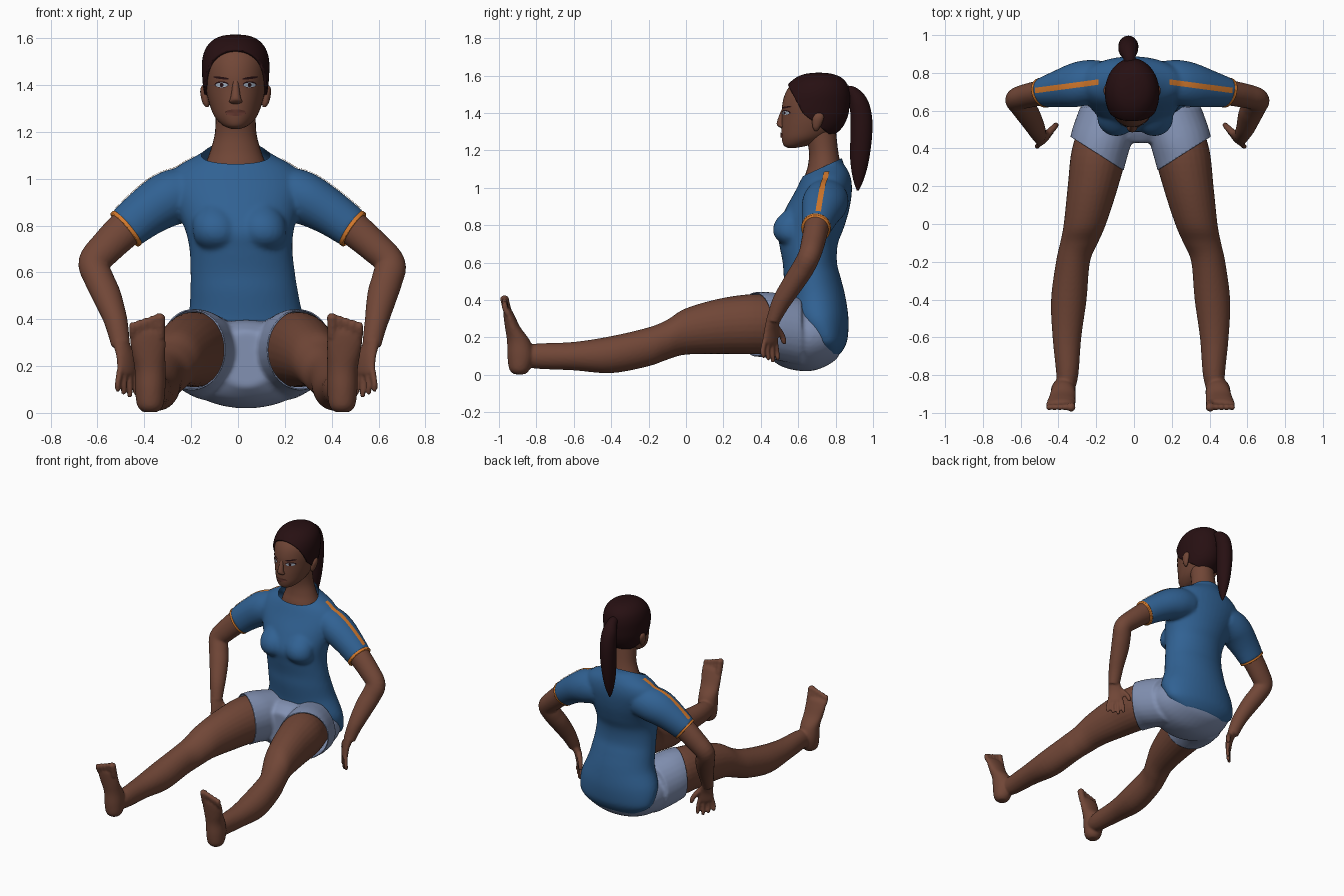
import bpy, bmesh, math
from mathutils import Vector
from mathutils.bvhtree import BVHTree


def material(name, rgb):
    m = bpy.data.materials.new(name)
    m.diffuse_color = (*rgb, 1)
    return m


SKIN = material("brown skin", (0.165, 0.062, 0.038))
SHIRT = material("blue shirt", (0.030, 0.120, 0.290))
SHORTS = material("pale denim", (0.225, 0.285, 0.450))
HAIR = material("dark hair", (0.020, 0.005, 0.006))
TRIM = material("orange trim", (0.650, 0.190, 0.025))
EYE = material("eye white", (0.400, 0.470, 0.560))
LIP = material("lip brown", (0.115, 0.036, 0.026))


def lean(z):
    """Sideways shift of the body's middle line with height."""
    return -0.01 + 0.045 * min(1, max(0, (1.0 - z) / 0.6))


def smooth_path(pts, sub=5):
    out = []
    for i in range(len(pts) - 1):
        a, b, c, d = (pts[max(i - 1, 0)], pts[i], pts[i + 1], pts[min(i + 2, len(pts) - 1)])
        for k in range(sub):
            t = k / sub
            out.append([0.5 * (2 * q + (r - p) * t + (2 * p - 5 * q + 4 * r - w) * t * t
                               + (3 * q - p - 3 * r + w) * t ** 3) for p, q, r, w in zip(a, b, c, d)])
    return out + [list(pts[-1])]


def tube(bm, pts, s=1, axis=None, ref=(1, 0, 0), n=28):
    """Elliptical loft through (x, y, z, radius a, radius b); s mirrors in x."""
    path = smooth_path(pts)
    cs = [Vector((s * p[0], p[1], p[2])) for p in path]
    rings = []
    for i, p in enumerate(path):
        t = Vector(axis) if axis else (cs[min(i + 1, len(cs) - 1)] - cs[max(i - 1, 0)]).normalized()
        u = Vector(ref)
        u = (u - t * u.dot(t)).normalized()
        v = t.cross(u)
        ra, rb = max(p[3], 0.002), max(p[4], 0.002)
        rings.append([bm.verts.new(cs[i] + u * ra * math.cos(2 * math.pi * k / n)
                                   + v * rb * math.sin(2 * math.pi * k / n)) for k in range(n)])
    for a, b in zip(rings, rings[1:]):
        for k in range(n):
            bm.faces.new((a[k], a[(k + 1) % n], b[(k + 1) % n], b[k]))
    bm.faces.new(rings[0])
    bm.faces.new(rings[-1])


def finish(bm, name, mat, voxel=0, relax=4, cuts=(), leaning=True, shell=0):
    """Make the object; optionally fuse its volumes, then trim it with planes."""
    bmesh.ops.recalc_face_normals(bm, faces=bm.faces)
    if leaning:
        for v in bm.verts:
            v.co.x += lean(v.co.z)
    me = bpy.data.meshes.new(name)
    bm.to_mesh(me)
    bm.free()
    ob = bpy.data.objects.new(name, me)
    bpy.context.collection.objects.link(ob)
    if voxel:
        r = ob.modifiers.new("fuse", 'REMESH')
        r.mode, r.voxel_size = 'VOXEL', voxel
        m = ob.modifiers.new("relax", 'SMOOTH')
        m.factor, m.iterations = 0.5, relax
        dg = bpy.context.evaluated_depsgraph_get()
        me = bpy.data.meshes.new_from_object(ob.evaluated_get(dg))
        ob.modifiers.clear()
        ob.data = me
    if cuts:
        b = bmesh.new()
        b.from_mesh(me)
        for co, no in cuts:
            bmesh.ops.bisect_plane(b, geom=b.verts[:] + b.edges[:] + b.faces[:],
                                   plane_co=co, plane_no=no, clear_outer=True)
        b.to_mesh(me)
        b.free()
    if shell:
        sol = ob.modifiers.new("thickness", 'SOLIDIFY')
        sol.thickness, sol.offset = shell, -1
    me.materials.clear()
    me.materials.append(mat)
    for p in me.polygons:
        p.use_smooth = True
        p.material_index = 0
    return ob


UP, FWD = (0, 0, 1), (0, -1, 0)

# Shirt: torso, bust and sleeves fused, neckline cut
bm = bmesh.new()
tube(bm, [(0, .77, .105, .17, .05), (0, .755, .15, .25, .095), (0, .742, .2, .285, .123),
          (0, .712, .3, .29, .157), (0, .695, .42, .245, .157), (0, .675, .52, .23, .152),
          (0, .662, .6, .223, .145), (0, .655, .7, .22, .157), (0, .665, .78, .232, .177),
          (0, .70, .88, .265, .172), (0, .735, .98, .29, .152), (0, .75, 1.05, .25, .132),
          (0, .755, 1.1, .165, .107), (0, .75, 1.13, .122, .092), (0, .75, 1.18, .105, .08)],
     axis=UP, n=40)
for s in (-1, 1):
    tube(bm, [(.1, .57, .69, .05, .04), (.1, .565, .73, .09, .085), (.1, .56, .78, .1, .095),
              (.1, .58, .84, .09, .09), (.1, .61, .91, .04, .04)], s, UP)
    tube(bm, [(.16, .755, .94, .11, .11), (.24, .75, .93, .115, .12), (.31, .735, .905, .112, .118),
              (.40, .715, .85, .1, .098), (.487, .695, .784, .09, .078)], s)
shirt = finish(bm, "shirt", SHIRT, 0.011, 6, [((0, .62, 1.06), (0, -.46, 1))])

# Sleeve trim: cuff rings and shoulder stripes laid on the shirt
tree = BVHTree.FromObject(shirt, bpy.context.evaluated_depsgraph_get())
for s, side in ((-1, "left"), (1, "right")):
    bm = bmesh.new()
    tube(bm, [(.478, .697, .791, .091, .079), (.490, .694, .782, .091, .079)], s)
    finish(bm, side + "_cuff", TRIM)
    bm = bmesh.new()
    rows = []
    for i in range(25):
        f = i / 24
        row = []
        for w in (-.014, 0, .014):
            hit, no, _, _ = tree.ray_cast(Vector((s * (.185 + .335 * f), .752 - .045 * f + w, 2)),
                                          Vector((0, 0, -1)))
            if hit:
                row.append(bm.verts.new(hit + no * .004))
        if len(row) == 3:
            rows.append(row)
    for a, b in zip(rows, rows[1:]):
        for k in (0, 1):
            bm.faces.new((a[k], a[k + 1], b[k + 1], b[k]))
    finish(bm, side + "_stripe", TRIM, leaning=False)

# Shorts: seat and two leg openings cut on a slant
bm = bmesh.new()
tube(bm, [(0, .838, .22, .12, .07), (0, .8, .22, .235, .14), (0, .7, .21, .29, .183),
          (0, .6, .21, .30, .188), (0, .5, .22, .26, .17), (0, .43, .23, .12, .12)], axis=FWD, n=40)
for s in (-1, 1):
    tube(bm, [(.15, .62, .23, .17, .18), (.195, .5, .255, .168, .18), (.215, .42, .268, .164, .176),
              (.235, .33, .27, .158, .17), (.25, .24, .27, .15, .165)], s, FWD)
finish(bm, "shorts", SHORTS, 0.011, 5,
       [((.035 + s * .265, .395, 0), Vector((s * .145, -.23, 0)).normalized()) for s in (-1, 1)],
       shell=.006)

for s, side in ((-1, "left"), (1, "right")):
    # Leg, foot and toes
    bm = bmesh.new()
    tube(bm, [(.18, .58, .25, .12, .13), (.215, .4, .27, .148, .16), (.252, .2, .262, .134, .15),
              (.295, 0, .232, .112, .124), (.326, -.1, .188, .1, .107), (.358, -.2, .15, .09, .104),
              (.38, -.4, .108, .094, .099), (.39, -.6, .1, .076, .076), (.388, -.8, .1, .058, .067),
              (.4, -.9, .1, .045, .05)], s, FWD)
    tube(bm, [(.41, -.89, .003, .03, .03), (.41, -.89, .03, .055, .055), (.41, -.885, .1, .065, .07),
              (.41, -.895, .18, .066, .062), (.416, -.925, .25, .071, .042), (.42, -.944, .31, .076, .031),
              (.42, -.954, .345, .068, .023), (.42, -.96, .36, .04, .012)], s, UP)
    for i in range(5):
        r = .023 if i == 0 else .016
        x, top = .368 + i * .028 + (.004 if i else 0), .425 - .009 * i
        tube(bm, [(x, -.95, .325, r, r), (x, -.967, top - .035, r, r),
                  (x, -.97, top - .012, r, r), (x, -.97, top, r * .4, r * .4)], s, n=14)
    finish(bm, side + "_leg", SKIN, 0.008, 3)

    # Arm, palm, fingers and thumb
    bm = bmesh.new()
    tube(bm, [(.33, .73, .91, .08, .08), (.47, .70, .80, .078, .068), (.57, .68, .71, .071, .064),
              (.632, .66, .64, .066, .06), (.615, .625, .57, .065, .06), (.588, .58, .5, .063, .058),
              (.556, .51, .39, .05, .05), (.536, .465, .29, .04, .036)], s)
    w = (-s * .7, .7, 0)
    tube(bm, [(.538, .468, .31, .038, .034), (.515, .457, .24, .05, .024),
              (.51, .45, .175, .052, .019), (.51, .45, .155, .03, .01)], s, UP, w)
    for i in (-1.5, -.5, .5, 1.5):
        a, b, tip = i * .026 * .7, i * .036 * .7, .065 + .012 * abs(i - .5)
        tube(bm, [(.51 - a, .45 + a, .19, .014, .014), (.51 - b, .448 + b, .13, .013, .013),
                  (.51 - b, .452 + b, tip + .012, .012, .012), (.51 - b, .454 + b, tip, .005, .005)], s, n=12)
    tube(bm, [(.495, .475, .26, .02, .02), (.46, .51, .215, .017, .017),
              (.447, .525, .175, .014, .014), (.445, .528, .163, .006, .006)], s, n=12)
    finish(bm, side + "_arm", SKIN, 0.007, 3)

# Neck
bm = bmesh.new()
tube(bm, [(0, .74, 1.0, .15, .11), (0, .74, 1.06, .13, .105), (0, .74, 1.12, .108, .088),
          (0, .735, 1.2, .088, .078), (0, .715, 1.32, .085, .085)], axis=UP)
finish(bm, "neck", SKIN)

# Head with nose and ears
HEAD = [(0, .565, 1.213, .02, .02), (0, .59, 1.228, .055, .068), (0, .63, 1.265, .09, .118),
        (0, .665, 1.32, .112, .155), (0, .683, 1.38, .126, .17), (0, .689, 1.44, .132, .175),
        (0, .697, 1.5, .132, .168), (0, .705, 1.55, .117, .145), (0, .71, 1.585, .085, .105),
        (0, .71, 1.602, .045, .055), (0, .71, 1.607, .004, .004)]
bm = bmesh.new()
tube(bm, HEAD, axis=UP, n=48)
head = finish(bm, "head", SKIN)
bm = bmesh.new()
tube(bm, [(0, .53, 1.43, .012, .012), (0, .515, 1.39, .015, .016), (0, .505, 1.345, .022, .02),
          (0, .512, 1.328, .028, .018), (0, .52, 1.318, .012, .01)], axis=UP, n=16)
finish(bm, "nose", SKIN)
for s, side in ((-1, "left"), (1, "right")):
    bm = bmesh.new()
    tube(bm, [(.122, .695, 1.305, .006, .008), (.127, .697, 1.325, .015, .02), (.133, .705, 1.365, .018, .03),
              (.134, .71, 1.39, .014, .024), (.132, .71, 1.403, .004, .006)], s, UP, n=16)
    finish(bm, side + "_ear", SKIN)

# Hair cap cut along the hairline, and ponytail
bm = bmesh.new()
tube(bm, [(x, y, 1.4 + (z - 1.4) * 1.04, a + .011, b + .011) for x, y, z, a, b in HEAD], axis=UP, n=48)
finish(bm, "hair_cap", HAIR, shell=.012,
       cuts=[((0, .555, 1.53), Vector((0, -1, -.53)).normalized()),
             ((0, .66, 1.37), Vector((0, -.79, -1)).normalized())])
bm = bmesh.new()
tube(bm, [(-.01, .84, 1.515, .028, .028), (-.015, .885, 1.51, .034, .034), (-.02, .92, 1.46, .05, .05),
          (-.02, .937, 1.38, .053, .057), (-.02, .937, 1.28, .052, .058), (-.02, .928, 1.15, .042, .05),
          (-.02, .922, 1.05, .025, .03), (-.02, .918, .985, .004, .005)])
finish(bm, "ponytail", HAIR)

# Face details: thin plates laid on the head
face = BVHTree.FromObject(head, bpy.context.evaluated_depsgraph_get())


def decal(name, x, z, w, h, mat, lift=.004, tilt=0):
    bm = bmesh.new()

    def on_face(dx, dz):
        hit = face.ray_cast(Vector((x + dx - .01, 0, z + dz + tilt * dx)), Vector((0, 1, 0)))[0]
        return bm.verts.new(hit - Vector((0, lift, 0)))
    mid = on_face(0, 0)
    rim = [on_face(w * math.cos(k * math.pi / 10), h * math.sin(k * math.pi / 10)) for k in range(20)]
    for k in range(20):
        bm.faces.new((mid, rim[k], rim[(k + 1) % 20]))
    finish(bm, name, mat, leaning=False)


for s, side in ((-1, "left"), (1, "right")):
    decal(side + "_eyelid", s * .06, 1.402, .030, .014, HAIR, .003)
    decal(side + "_eye", s * .06, 1.400, .026, .010, EYE, .005)
    decal(side + "_pupil", s * .06, 1.400, .008, .009, HAIR, .007)
    decal(side + "_eyebrow", s * .062, 1.430, .034, .005, HAIR, .004, s * .12)
decal("lips", 0, 1.282, .045, .014, LIP, .006)
